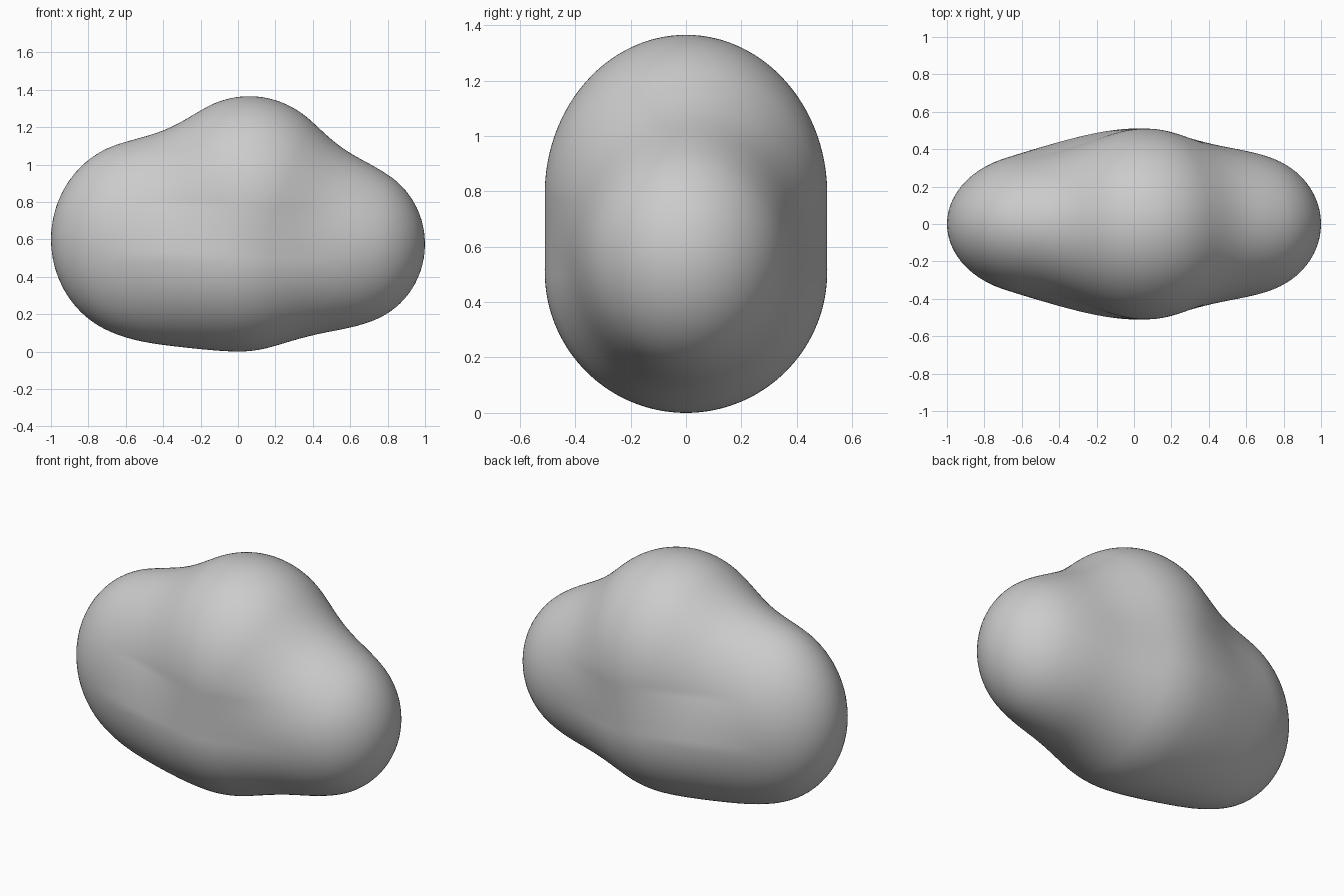
import bpy, bmesh, math
from mathutils import Vector

if "Cube" in bpy.data.objects:
    bpy.data.objects.remove(bpy.data.objects["Cube"])

# Rounded puffs at either side: centre and radii
LOBES = [
    (Vector((-0.50, 0, 0.60)), (0.50, 0.38, 0.53)),
    (Vector((0.58, 0, 0.575)), (0.42, 0.38, 0.435)),
]
BLEND = 0.25


def ellipsoid(q, r):
    """Approximate distance from q to an ellipsoid at the origin."""
    a = Vector((q.x / r[0], q.y / r[1], q.z / r[2]))
    b = Vector((a.x / r[0], a.y / r[1], a.z / r[2]))
    k = a.length
    return k * (k - 1) / max(b.length, 1e-6)


def smooth_min(a, b):
    h = max(BLEND - abs(a - b), 0) / BLEND
    return min(a, b) - h * h * BLEND / 4


def field(p):
    # Tall middle puff: an ellipsoid stretched along z, leaning slightly right
    t = min(max((p.z - 0.51) / 0.28, 0), 1)
    q = p - Vector((0.06 * t, 0, 0.51 + 0.28 * t))
    d = ellipsoid(q, (0.58 - 0.06 * t, 0.51, 0.51 + 0.065 * t))
    for centre, radii in LOBES:
        d = smooth_min(d, ellipsoid(p - centre, radii))
    return d


# Push a sphere outward from the middle until it meets the blended surface
origin = Vector((0.02, 0, 0.64))
bm = bmesh.new()
bmesh.ops.create_icosphere(bm, subdivisions=6, radius=1)
for v in bm.verts:
    direction = v.co.normalized()
    lo, hi = 0.25, 1.3
    for _ in range(16):
        mid = (lo + hi) / 2
        if field(origin + direction * mid) < 0:
            lo = mid
        else:
            hi = mid
    v.co = origin + direction * lo
for f in bm.faces:
    f.smooth = True

mesh = bpy.data.meshes.new("cloud")
bm.to_mesh(mesh)
bm.free()
cloud = bpy.data.objects.new("cloud", mesh)
bpy.context.collection.objects.link(cloud)
